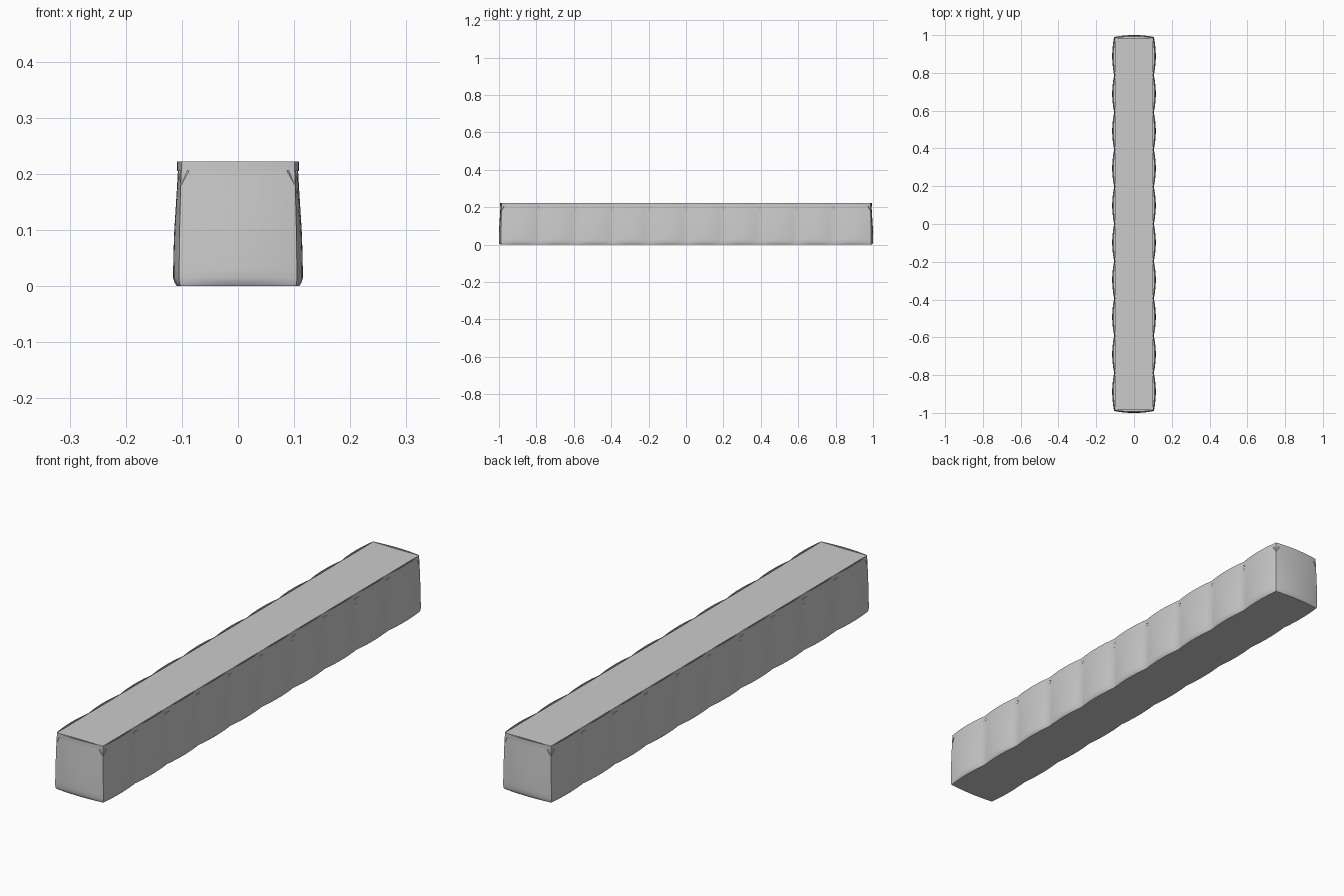
import bpy, bmesh, math

if "Cube" in bpy.data.objects:
    bpy.data.objects.remove(bpy.data.objects["Cube"])

N, HX, HY = 10, 0.1, 0.985      # cells, half width, half length at the seams
STEP = 2 * HY / N
SEG = 10                        # samples across each bulging panel

grey = bpy.data.materials.new("grey fabric")
grey.diffuse_color = (0.6, 0.6, 0.6, 1)
grey.use_nodes = True
grey.node_tree.nodes["Principled BSDF"].inputs["Base Color"].default_value = grey.diffuse_color


def outline(bulge, grow=0.0):
    """Closed plan outline: ten bulging panels per side, one per end."""
    hx, hy = HX + grow, HY + grow
    corners = [(-hx, -hy), (hx, -hy)]
    corners += [(hx, -HY + STEP * i) for i in range(1, N)]
    corners += [(hx, hy), (-hx, hy)]
    corners += [(-hx, HY - STEP * i) for i in range(1, N)]
    pts = []
    for i, a in enumerate(corners):
        b = corners[(i + 1) % len(corners)]
        dx, dy = b[0] - a[0], b[1] - a[1]
        ln = math.hypot(dx, dy)
        for k in range(SEG):
            t = k / SEG
            o = bulge * (1 - (2 * t - 1) ** 2)
            pts.append((a[0] + dx * t + dy / ln * o, a[1] + dy * t - dx / ln * o))
    return pts


def finish(name, bm, smooth=True):
    me = bpy.data.meshes.new(name)
    bm.to_mesh(me)
    bm.free()
    me.materials.append(grey)
    ob = bpy.data.objects.new(name, me)
    bpy.context.collection.objects.link(ob)
    if smooth:
        bpy.context.view_layer.objects.active = ob
        ob.select_set(True)
        bpy.ops.object.shade_smooth_by_angle(angle=math.radians(25))
        ob.select_set(False)
    return ob


def loft(name, levels, cap_bottom, cap_top):
    bm = bmesh.new()
    rings = [[bm.verts.new((x, y, z)) for x, y in outline(b, g)] for z, b, g in levels]
    for lo, hi in zip(rings, rings[1:]):
        for i in range(len(lo)):
            j = (i + 1) % len(lo)
            bm.faces.new((lo[i], lo[j], hi[j], hi[i]))
    if cap_bottom:
        bm.faces.new(rings[0][::-1])
    if cap_top:
        bm.faces.new(rings[-1])
    return finish(name, bm)


# bulging fabric walls (height, bulge, outward growth)
loft("cell_walls", [(0, 0.006, 0.003), (0.006, 0.0085, 0.0045), (0.014, 0.0105, 0.005),
                    (0.03, 0.0105, 0.005), (0.06, 0.0105, 0.0045), (0.1, 0.0095, 0.004),
                    (0.14, 0.008, 0.003), (0.18, 0.0065, 0.002), (0.207, 0.006, 0.001)],
     True, True)

# folded rim band around the top
loft("top_rim", [(0.207, 0.006, 0.001), (0.205, 0.008, 0.001), (0.222, 0.008, 0.001),
                 (0.222, 0.006, 0.0), (0.207, 0.006, 0.0)], False, False)

# flat fill
bm = bmesh.new()
bmesh.ops.create_cube(bm, size=1)
for v in bm.verts:
    v.co = (v.co.x * 2 * HX, v.co.y * 2 * HY, 0.1 if v.co.z < 0 else 0.221)
finish("fill", bm, False)

# small triangular folds under the rim at every seam and corner
bm = bmesh.new()


def fold(apex, a, b, inner):
    v = [bm.verts.new(p) for p in (apex, a, b, inner)]
    for f in ((0, 1, 2), (0, 3, 1), (0, 2, 3), (1, 3, 2)):
        bm.faces.new([v[i] for i in f])


W, ZT, ZB = 0.013, 0.2055, 0.178
for s in (-1, 1):
    for i in range(1, N):
        y = -HY + STEP * i
        x = s * (HX + 0.0045)
        fold((s * (HX + 0.002), y, ZB), (x, y - W, ZT), (x, y + W, ZT), (s * (HX - 0.01), y, ZT))
    for t in (-1, 1):
        fold((s * (HX + 0.002), t * (HY + 0.002), ZB),
             (s * (HX - W), t * (HY + 0.006), ZT),
             (s * (HX + 0.006), t * (HY - W), ZT),
             (s * (HX - 0.01), t * (HY - 0.01), ZT))
bmesh.ops.recalc_face_normals(bm, faces=bm.faces)
finish("seam_folds", bm, False)
